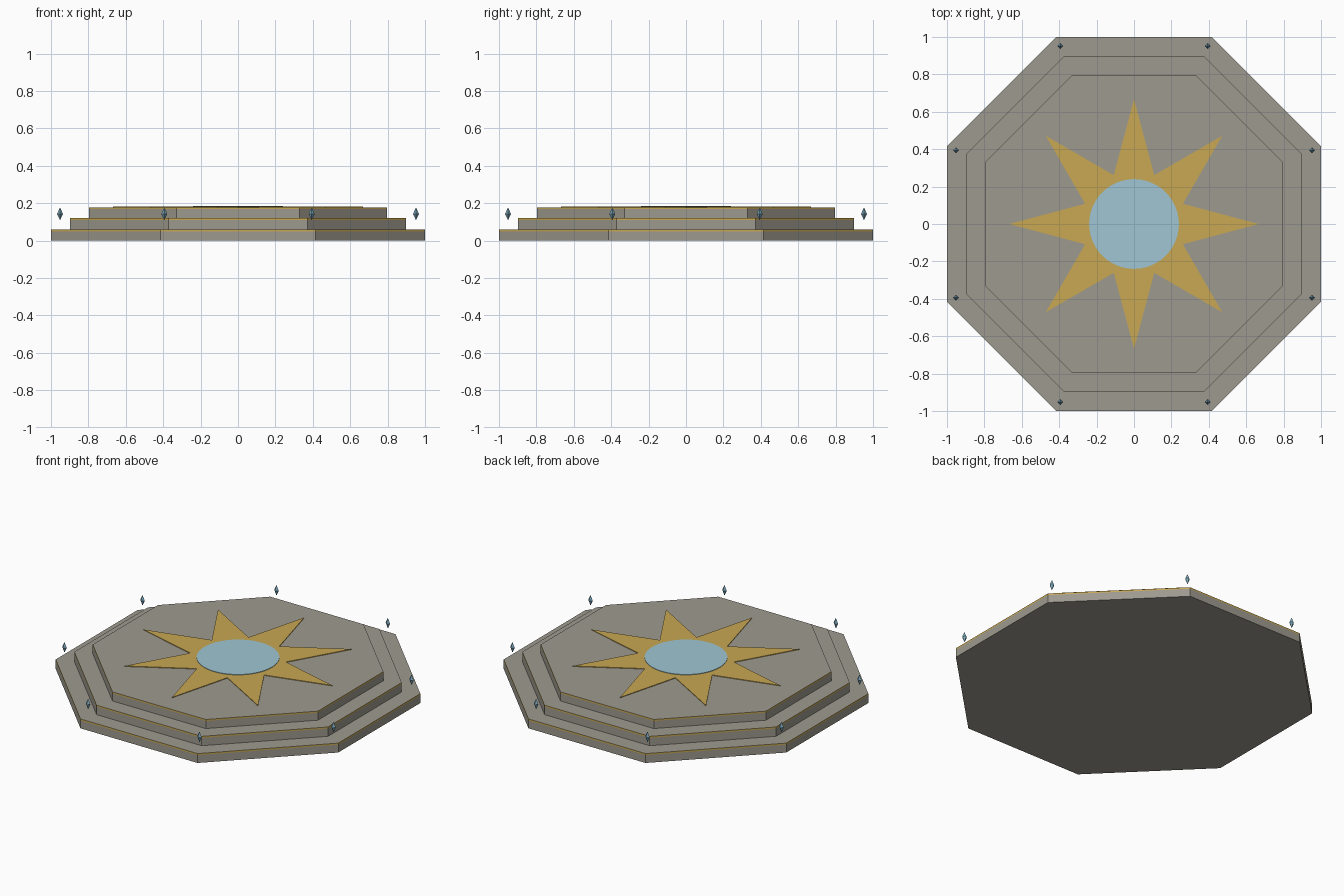
import bpy, bmesh, math

if "Cube" in bpy.data.objects:
    bpy.data.objects.remove(bpy.data.objects["Cube"])


def srgb(r, g, b):
    def lin(c):
        c /= 255
        return c / 12.92 if c <= 0.04045 else ((c + 0.055) / 1.055) ** 2.4
    return (lin(r), lin(g), lin(b), 1)


def material(name, rgb):
    m = bpy.data.materials.new(name)
    m.diffuse_color = srgb(*rgb)
    m.use_nodes = True
    m.node_tree.nodes["Principled BSDF"].inputs["Base Color"].default_value = m.diffuse_color
    return m


stone = material("grey stone", (158, 154, 143))
gold = material("gold", (200, 168, 82))
blue = material("pale blue", (160, 198, 212))
crystal_blue = material("crystal blue", (125, 170, 190))


def circle(r, n, offset=0.0):
    return [(r * math.cos(offset + math.tau * i / n),
             r * math.sin(offset + math.tau * i / n)) for i in range(n)]


def stack(name, outline, levels, mats, band=None):
    """Extrude an outline through z levels; side band `band` gets the second material."""
    bm = bmesh.new()
    rings = [[bm.verts.new((x, y, z)) for x, y in outline] for z in levels]
    n = len(outline)
    bm.faces.new(rings[0][::-1])
    bm.faces.new(rings[-1])
    for k in range(len(rings) - 1):
        for i in range(n):
            j = (i + 1) % n
            f = bm.faces.new((rings[k][i], rings[k][j], rings[k + 1][j], rings[k + 1][i]))
            f.material_index = 1 if k == band else 0
    me = bpy.data.meshes.new(name)
    bm.to_mesh(me)
    bm.free()
    for m in mats:
        me.materials.append(m)
    ob = bpy.data.objects.new(name, me)
    bpy.context.collection.objects.link(ob)
    return ob


# Three stepped octagonal tiers with a gold band at the top of each side
EIGHTH = math.pi / 8
tiers = [("lower_tier", 1.0, 0.0, 0.06),
         ("middle_tier", 0.898, 0.06, 0.12),
         ("upper_tier", 0.797, 0.12, 0.178)]
for name, apothem, z0, z1 in tiers:
    octagon = circle(apothem / math.cos(EIGHTH), 8, EIGHTH)
    stack(name, octagon, (z0, z1 - 0.01, z1), (stone, gold), band=1)

# Eight-pointed sun inlay
tips, valleys = circle(0.667, 8), circle(0.283, 8, EIGHTH)
star = [p for pair in zip(tips, valleys) for p in pair]
stack("sun_inlay", star, (0.177, 0.182), (gold,))

# Central disc
stack("centre_disc", circle(0.24, 48), (0.178, 0.185), (blue,))

# Floating crystals above the corners of the lower tier
for i, (x, y) in enumerate(circle(1.03, 8, EIGHTH)):
    bm = bmesh.new()
    ring = [bm.verts.new((x + dx, y + dy, 0.143)) for dx, dy in circle(0.016, 4)]
    top = bm.verts.new((x, y, 0.177))
    bottom = bm.verts.new((x, y, 0.109))
    for a in range(4):
        b = (a + 1) % 4
        bm.faces.new((ring[a], ring[b], top))
        bm.faces.new((ring[b], ring[a], bottom))
    me = bpy.data.meshes.new("corner_crystal")
    bm.to_mesh(me)
    bm.free()
    me.materials.append(crystal_blue)
    bpy.context.collection.objects.link(bpy.data.objects.new(f"corner_crystal_{i + 1}", me))
